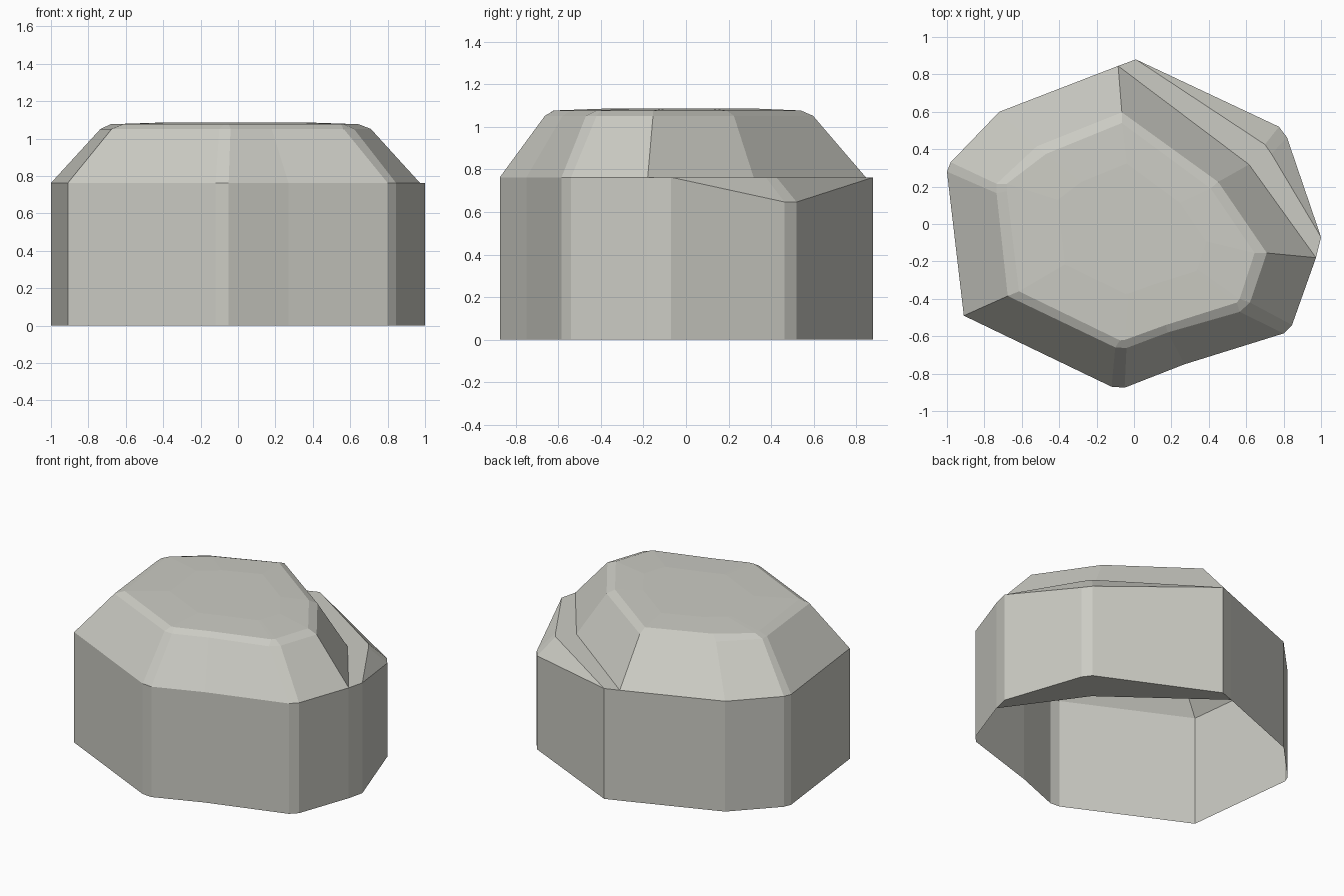
import bpy
import bmesh

default_cube = bpy.data.objects.get("Cube")
if default_cube:
    bpy.data.objects.remove(default_cube, do_unlink=True)

# One pale stone colour
stone = bpy.data.materials.new("pale_stone")
stone.use_nodes = True
stone_colour = (0.6, 0.6, 0.55, 1)
stone.diffuse_color = stone_colour
stone.node_tree.nodes["Principled BSDF"].inputs["Base Color"].default_value = stone_colour


def add_ring(bm, outline, heights):
    """Add a ring of vertices at one height or at a height per point."""
    if not isinstance(heights, (list, tuple)):
        heights = [heights] * len(outline)
    return [bm.verts.new((x, y, z)) for (x, y), z in zip(outline, heights)]


def bridge(bm, lower, upper):
    """Join two matching rings with a band of quads."""
    count = len(lower)
    for i in range(count):
        j = (i + 1) % count
        bm.faces.new((lower[i], lower[j], upper[j], upper[i]))


def finish(bm, name):
    """Turn the mesh into a flat shaded stone object."""
    mesh = bpy.data.meshes.new(name)
    bm.to_mesh(mesh)
    bm.free()
    mesh.materials.append(stone)
    obj = bpy.data.objects.new(name, mesh)
    bpy.context.collection.objects.link(obj)
    return obj


shoulder_z, rim_z, cap_z, crown_z = 0.763, 1.052, 1.077, 1.086

# Counter-clockwise corners: wall outline, top of the slope, edge of the cap
wall = [(-.91, -.49), (-.12, -.87), (-.05, -.875), (.27, -.75),
        (.8, -.585), (.845, -.54), (.973, -.18), (.615, .318),
        (-.085, .845), (-.72, .6), (-.98, .33), (-1, .28)]
rim = [(-.675, -.385), (-.1, -.66), (-.04, -.663), (.18, -.58),
       (.565, -.47), (.62, -.42), (.71, -.155), (.45, .225),
       (-.065, .597), (-.52, .415), (-.735, .215), (-.735, .165)]
cap = [(-.615, -.36), (-.075, -.622), (-.05, -.62), (.17, -.54),
       (.55, -.42), (.565, -.4), (.645, -.155), (.41, .19),
       (-.065, .54), (-.47, .375), (-.68, .215), (-.68, .175)]
crown = [(x * .6, y * .6) for x, y in cap]

# Main boulder: open underneath, sloped shoulders and a slightly domed top
bm = bmesh.new()
levels = [(wall, 0), (wall, shoulder_z), (rim, rim_z), (cap, cap_z), (crown, crown_z)]
rings = [add_ring(bm, outline, z) for outline, z in levels]
for lower, upper in zip(rings, rings[1:]):
    bridge(bm, lower, upper)
bm.faces.new(rings[-1])
finish(bm, "boulder")

# Broken ledge at the back corner: flat shelf with a chipped outer edge
inner = [wall[8], wall[7], wall[6]]
outer = [(1, -.07), (.818, .463), (.775, .52), (.01, .88)]
shelf = [outer[0], (.735, .375), (.7, .425), outer[3]]
chip_z = 0.647

bm = bmesh.new()
base = add_ring(bm, inner + outer, 0)
back = add_ring(bm, inner, shoulder_z)
lip = add_ring(bm, outer, [shoulder_z, chip_z, chip_z, shoulder_z])
crease = [lip[0]] + add_ring(bm, shelf[1:3], shoulder_z) + [lip[3]]

bm.faces.new(base[::-1])
bridge(bm, base, back + lip)
bm.faces.new(back + crease)
bm.faces.new((lip[0], lip[1], crease[1]))
bm.faces.new((lip[1], lip[2], crease[2], crease[1]))
bm.faces.new((lip[2], lip[3], crease[2]))
bmesh.ops.recalc_face_normals(bm, faces=bm.faces)
finish(bm, "broken_ledge")
